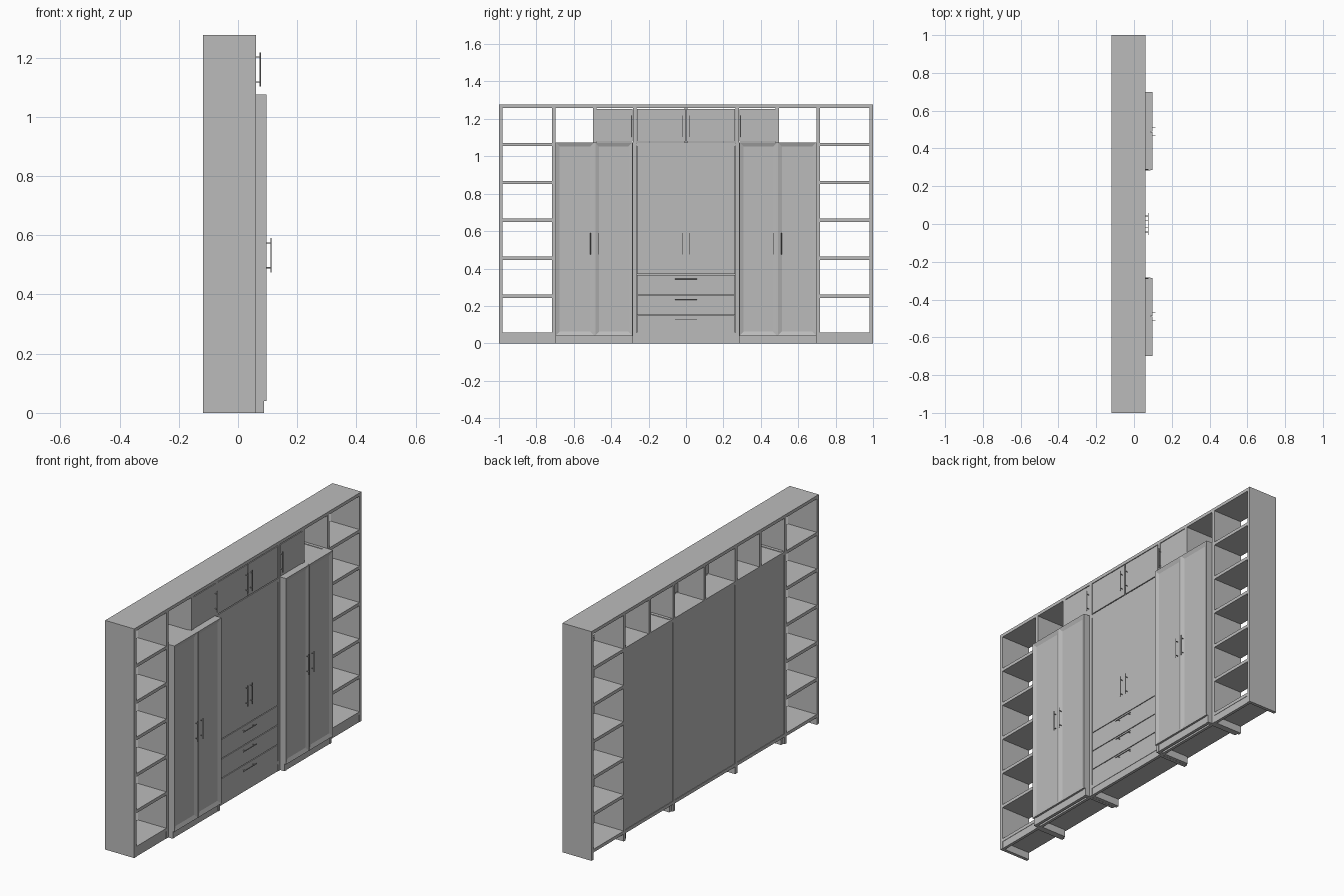
import bpy
import bmesh
from mathutils import Vector, Matrix

cube = bpy.data.objects.get("Cube")
if cube:
    bpy.data.objects.remove(cube, do_unlink=True)

grey = bpy.data.materials.new("plain grey")
grey.use_nodes = True
COLOUR = (0.5, 0.5, 0.5, 1)
grey.diffuse_color = COLOUR
grey.node_tree.nodes["Principled BSDF"].inputs["Base Color"].default_value = COLOUR

BACK, FRONT, BUMP, RIM = -0.118, 0.061, 0.088, 0.097   # depth planes
TOP, SHELF, KICK, T = 1.276, 1.072, 0.04, 0.018        # heights and board thickness


def finish(name, bm):
    mesh = bpy.data.meshes.new(name)
    bm.to_mesh(mesh)
    bm.free()
    mesh.materials.append(grey)
    obj = bpy.data.objects.new(name, mesh)
    bpy.context.collection.objects.link(obj)
    return obj


def add_box(bm, x, y, z):
    size = (x[1] - x[0], y[1] - y[0], z[1] - z[0])
    mid = (sum(x) / 2, sum(y) / 2, sum(z) / 2)
    return bmesh.ops.create_cube(
        bm, size=1, matrix=Matrix.Translation(mid) @ Matrix.Diagonal((*size, 1)))


def box(name, x, y, z):
    bm = bmesh.new()
    add_box(bm, x, y, z)
    return finish(name, bm)


def span(side, a, b):
    """A width range on one side of the middle."""
    return tuple(sorted((side * a, side * b)))


def framed_door(name, y, z):
    """Door with a mitred frame that slopes to a sunken panel."""
    bm = bmesh.new()
    add_box(bm, (BUMP - 0.01, RIM), y, z)
    face = max(bm.faces, key=lambda f: f.calc_center_median().x)
    bmesh.ops.inset_region(bm, faces=[face], thickness=0.004)
    bmesh.ops.inset_region(bm, faces=[face], thickness=0.028, depth=-0.008)
    return finish(name, bm)


def handle(name, x, y, z, axis):
    """Round bar on two posts, along axis 'Y' or 'Z'."""
    bm = bmesh.new()
    along = Vector((0, 1, 0)) if axis == "Y" else Vector((0, 0, 1))
    out = Vector((1, 0, 0))
    root = Vector((x, y, z))
    bar = root + out * 0.014

    def rod(a, b):
        d = b - a
        turn = d.to_track_quat("Z", "Y").to_matrix().to_4x4()
        bmesh.ops.create_cone(bm, cap_ends=True, segments=12, radius1=0.002,
                              radius2=0.002, depth=d.length,
                              matrix=Matrix.Translation((a + b) / 2) @ turn)

    rod(bar - along * 0.058, bar + along * 0.058)
    for s in (-1, 1):
        rod(root + along * 0.042 * s, bar + along * 0.042 * s)
    return finish(name, bm)


# Boards running the whole width
box("top_board", (BACK, FRONT), (-1, 1), (TOP - T, TOP))
box("bottom_board", (BACK, FRONT), (-0.99, 0.99), (KICK, KICK + T))
box("upper_shelf", (BACK, FRONT), (-0.99, 0.99), (SHELF - T, SHELF))
box("plinth", (FRONT - T, FRONT - 0.002), (-0.99, 0.99), (0, KICK))
box("centre_divider", (BACK, FRONT - T), (-T / 2, T / 2), (SHELF, TOP - T))

for side, label in ((-1, "right"), (1, "left")):
    # Uprights, reaching the floor
    for part, a, b in (("end_panel", 0.982, 1), ("bay_upright", 0.699, 0.717),
                       ("inner_upright", 0.264, 0.283)):
        box(f"{part}_{label}", (BACK, FRONT), span(side, a, b), (0, TOP))
    box(f"upper_divider_{label}", (BACK, FRONT), span(side, 0.478, 0.496),
        (SHELF, TOP - T))

    # Open shelves in the end bay
    for i in range(1, 5):
        z = KICK + T + i * 0.2028
        box(f"bay_shelf_{label}_{i}", (BACK, FRONT), span(side, 0.717, 0.982), (z - T, z))

    # Back panel of the wardrobe section
    box(f"back_panel_{label}", (BACK + 0.003, BACK + 0.009),
        span(side, 0.283, 0.699), (KICK, SHELF - T))

    # Carcass that stands forward of the rest
    for part, a, b in (("inner", 0.284, 0.301), ("outer", 0.682, 0.699)):
        box(f"wardrobe_side_{part}_{label}", (BACK + 0.01, BUMP),
            span(side, a, b), (0, 1.075))
    deep = span(side, 0.301, 0.682)
    box(f"wardrobe_top_{label}", (FRONT - T, BUMP), deep, (1.057, 1.075))
    box(f"wardrobe_floor_{label}", (FRONT - T, BUMP), deep, (KICK, KICK + T))
    box(f"wardrobe_plinth_{label}", (BUMP - T, BUMP - 0.002), deep, (0, KICK))

    # Framed wardrobe doors
    framed_door(f"wardrobe_door_inner_{label}", span(side, 0.285, 0.488), (KICK, 1.075))
    framed_door(f"wardrobe_door_outer_{label}", span(side, 0.49, 0.698), (KICK, 1.075))
    for part, y in (("inner", 0.467), ("outer", 0.51)):
        handle(f"wardrobe_handle_{part}_{label}", RIM, side * y, 0.532, "Z")

    # Flat doors in the middle and along the top
    slab = (FRONT - 0.017, FRONT)
    box(f"centre_door_{label}", slab, span(side, 0.001, 0.262), (0.37, 1.073))
    handle(f"centre_handle_{label}", FRONT, side * 0.02, 0.532, "Z")
    upper = (1.078, 1.254)
    box(f"upper_centre_door_{label}", slab, span(side, 0.003, 0.262), upper)
    handle(f"upper_centre_handle_{label}", FRONT, side * 0.02, 1.16, "Z")
    box(f"upper_side_door_{label}", slab, span(side, 0.285, 0.48), upper)
    handle(f"upper_side_handle_{label}", FRONT, side * 0.289, 1.16, "Z")

box("back_panel_centre", (BACK + 0.003, BACK + 0.009), (-0.264, 0.264), (KICK, SHELF - T))

# Drawers
for i in range(3):
    z = KICK + 0.003 + i * 0.109
    box(f"drawer_front_{i + 1}", (FRONT - 0.017, FRONT), (-0.262, 0.262), (z, z + 0.105))
    handle(f"drawer_handle_{i + 1}", FRONT, 0, z + 0.083, "Y")
